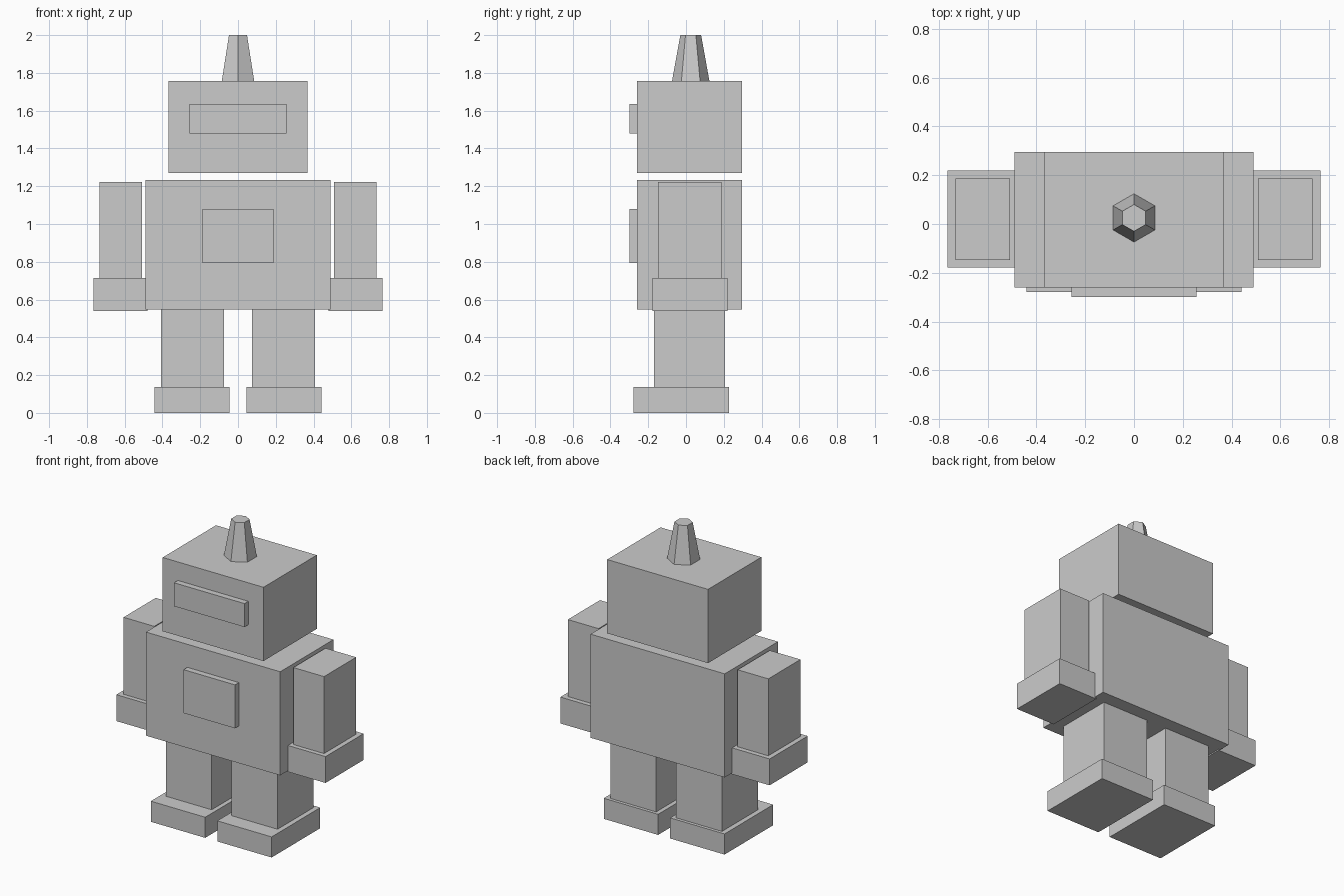
import bpy
import math

cube = bpy.data.objects.get("Cube")
if cube:
    bpy.data.objects.remove(cube, do_unlink=True)

# Single grey finish
GREY = (0.6, 0.6, 0.6, 1.0)
grey = bpy.data.materials.new("plain_grey")
grey.use_nodes = True
grey.diffuse_color = GREY
grey.node_tree.nodes["Principled BSDF"].inputs["Base Color"].default_value = GREY


def box(name, x, y, z):
    """Box spanning the (low, high) pairs on each axis."""
    spans = (x, y, z)
    bpy.ops.mesh.primitive_cube_add(size=1, location=[(a + b) / 2 for a, b in spans])
    ob = bpy.context.object
    ob.name = name
    ob.scale = [b - a for a, b in spans]
    bpy.ops.object.transform_apply(location=False, rotation=False, scale=True)
    ob.data.materials.append(grey)


def pair(name, x, y, z):
    """Matching boxes on the model's left (+x) and right (-x)."""
    box("left_" + name, x, y, z)
    box("right_" + name, (-x[1], -x[0]), y, z)


# Body, head and raised front panels
depth = (-0.26, 0.296)
panel = (-0.30, -0.26)
box("torso", (-0.49, 0.49), depth, (0.548, 1.232))
box("head", (-0.368, 0.368), depth, (1.27, 1.757))
box("visor", (-0.257, 0.257), panel, (1.48, 1.635))
box("chest_panel", (-0.188, 0.188), panel, (0.793, 1.08))

# Limbs
pair("arm", (0.508, 0.732), (-0.148, 0.187), (0.714, 1.222))
pair("hand", (0.478, 0.764), (-0.178, 0.219), (0.54, 0.714))
pair("leg", (0.073, 0.408), (-0.17, 0.207), (0.136, 0.548))
pair("foot", (0.044, 0.441), (-0.279, 0.228), (0, 0.136))

# Six-sided tapering antenna
bpy.ops.mesh.primitive_cone_add(vertices=6, radius1=0.099, radius2=0.055,
                                depth=0.243, location=(0, 0.025, 1.8785))
antenna = bpy.context.object
antenna.name = "antenna"
# Points of the hexagon face front and back
first = antenna.data.vertices[0].co
antenna.rotation_euler.z = math.pi / 2 - math.atan2(first.y, first.x)
antenna.data.materials.append(grey)
